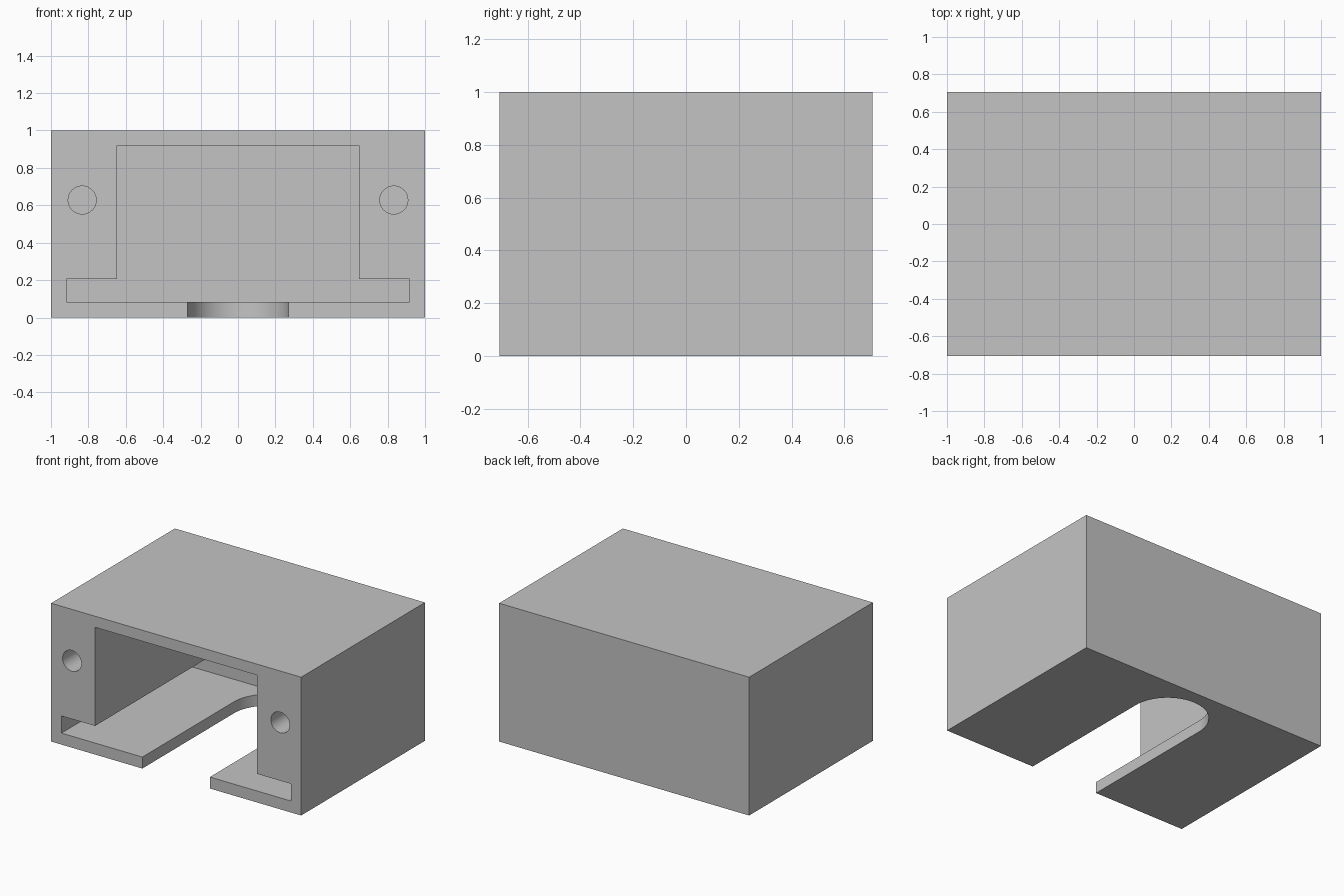
import bpy, bmesh, math
from mathutils import Vector

if "Cube" in bpy.data.objects:
    bpy.data.objects.remove(bpy.data.objects["Cube"], do_unlink=True)

HALF_DEPTH = 0.707
WALL = 0.083
FRONT = -HALF_DEPTH - 0.1      # cutters start in front of the housing
INNER_BACK = HALF_DEPTH - WALL

grey = bpy.data.materials.new("plain grey")
grey.use_nodes = True
colour = (0.55, 0.55, 0.55, 1)
grey.diffuse_color = colour
grey.node_tree.nodes["Principled BSDF"].inputs["Base Color"].default_value = colour


def prism(name, outline, offset):
    """Extrude a closed outline of 3D points along an offset."""
    bm = bmesh.new()
    base = bm.faces.new([bm.verts.new(p) for p in outline])
    new = bmesh.ops.extrude_face_region(bm, geom=[base], use_keep_orig=True)["geom"]
    moved = [v for v in new if isinstance(v, bmesh.types.BMVert)]
    bmesh.ops.translate(bm, verts=moved, vec=Vector(offset))
    bmesh.ops.recalc_face_normals(bm, faces=bm.faces)
    mesh = bpy.data.meshes.new(name)
    bm.to_mesh(mesh)
    bm.free()
    mesh.materials.append(grey)
    obj = bpy.data.objects.new(name, mesh)
    bpy.context.collection.objects.link(obj)
    return obj


def arc(cx, cy, r, start, end, steps):
    angles = [start + (end - start) * i / steps for i in range(steps + 1)]
    return [(cx + r * math.cos(a), cy + r * math.sin(a)) for a in angles]


# Outer block
d = HALF_DEPTH
housing = prism("housing", [(-1, -d, 0), (1, -d, 0), (1, d, 0), (-1, d, 0)], (0, 0, 1))

# Inverted T cavity, open at the front
right_half = [(0.917, WALL), (0.917, 0.207), (0.648, 0.207), (0.648, 0.92)]
section = right_half + [(-x, z) for x, z in reversed(right_half)]
cavity = prism("cavity_cutter", [(x, FRONT, z) for x, z in section],
               (0, INNER_BACK - FRONT, 0))

# Round-ended slot through the floor
R = 0.27
slot_outline = [(-R, FRONT), (R, FRONT)] + arc(0, 0.34, R, 0, math.pi, 40)
slot = prism("slot_cutter", [(x, y, -0.1) for x, y in slot_outline], (0, 0, 0.25))

# Blind screw holes in the front of the side walls
holes = []
for side, x in (("left", 0.833), ("right", -0.833)):
    ring = arc(x, 0.628, 0.075, 0, 2 * math.pi, 48)[:-1]
    holes.append(prism(side + "_hole_cutter", [(px, FRONT, pz) for px, pz in ring],
                       (0, 0.7, 0)))

# Cut everything from the block
bpy.context.view_layer.objects.active = housing
for cutter in [cavity, slot] + holes:
    mod = housing.modifiers.new(cutter.name, 'BOOLEAN')
    mod.operation = 'DIFFERENCE'
    mod.solver = 'EXACT'
    mod.object = cutter
    bpy.ops.object.modifier_apply(modifier=mod.name)
    bpy.data.objects.remove(cutter, do_unlink=True)

# Smooth curved walls, sharp corners
for o in bpy.context.selected_objects:
    o.select_set(False)
housing.select_set(True)
bpy.ops.object.shade_smooth_by_angle(angle=math.radians(30))
